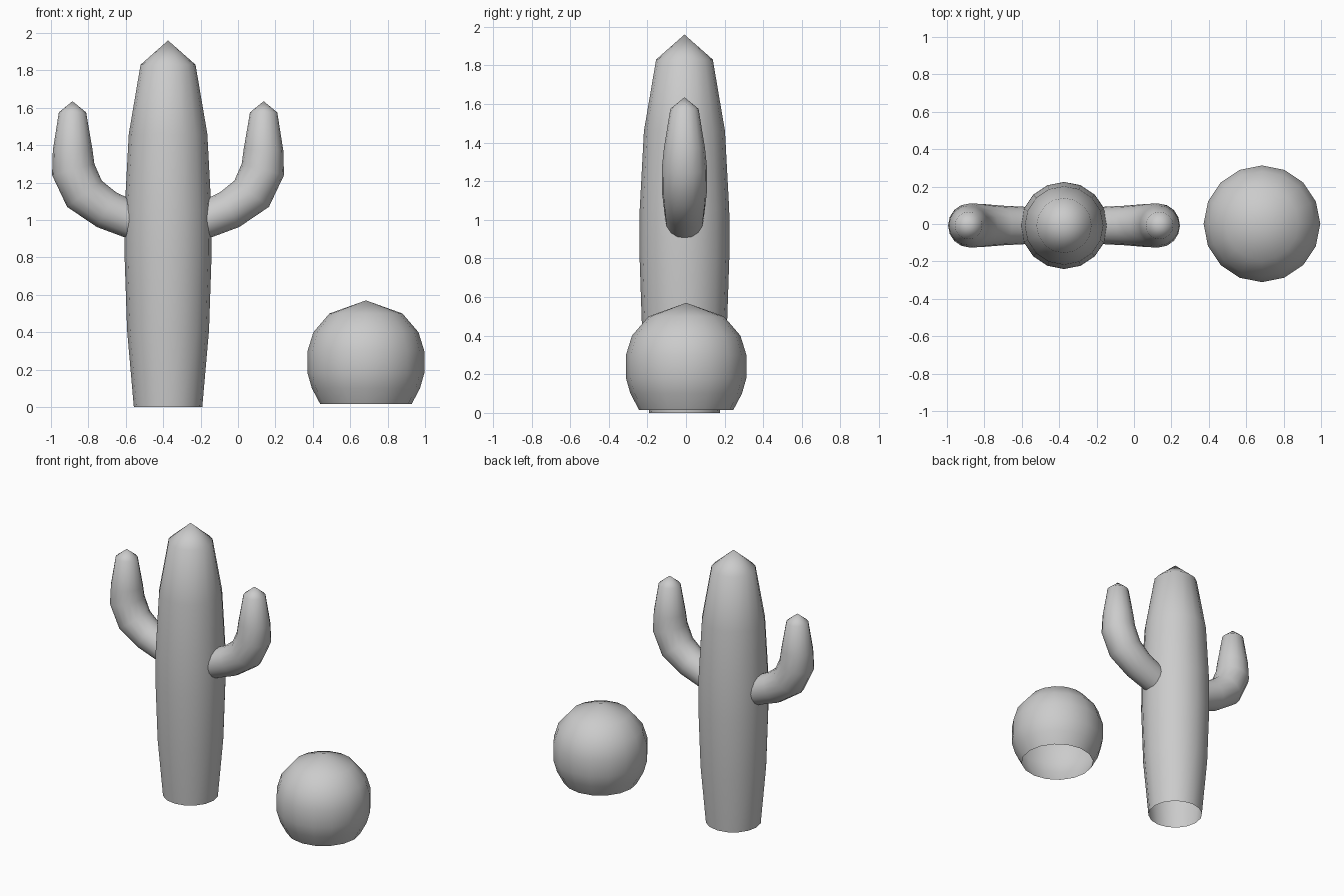
import bpy, bmesh, math
from mathutils import Vector

if "Cube" in bpy.data.objects:
    bpy.data.objects.remove(bpy.data.objects["Cube"])

SIDES = 16
CX, CY = -0.374, -0.008   # cactus axis


def skin(name, rings, tip):
    """Skin rings (centre, axis in the xz plane, radius) and close with a tip; base stays open."""
    bm = bmesh.new()
    loops = []
    for centre, axis, r in rings:
        u = Vector((axis.z, 0, -axis.x))
        v = Vector((0, 1, 0))
        loops.append([bm.verts.new(centre + r * (math.cos(a) * u + math.sin(a) * v))
                      for a in (2 * math.pi * i / SIDES for i in range(SIDES))])
    apex = bm.verts.new(tip)
    for i in range(SIDES):
        j = (i + 1) % SIDES
        for lo, hi in zip(loops, loops[1:]):
            bm.faces.new((lo[i], lo[j], hi[j], hi[i]))
        bm.faces.new((loops[-1][i], loops[-1][j], apex))
    bmesh.ops.recalc_face_normals(bm, faces=bm.faces)
    for f in bm.faces:
        f.smooth = True
    me = bpy.data.meshes.new(name)
    bm.to_mesh(me)
    bm.free()
    ob = bpy.data.objects.new(name, me)
    bpy.context.collection.objects.link(ob)
    return ob


def upright(name, x, y, profile, top):
    up = Vector((0, 0, 1))
    return skin(name, [(Vector((x, y, z)), up, r) for r, z in profile], Vector((x, y, top)))


# Tall trunk
upright("trunk", CX, CY,
        [(0.183, 0), (0.219, 0.41), (0.233, 0.82), (0.232, 1.05), (0.21, 1.46), (0.147, 1.83)], 1.96)

# Round cactus
upright("round_cactus", 0.684, 0.001,
        [(0.244, 0.015), (0.289, 0.10), (0.312, 0.18), (0.312, 0.30), (0.281, 0.40), (0.195, 0.50)], 0.57)

# Curved arms: x, z of ring centre, lean of axis (degrees above horizontal), radius
arm = [(-0.20, 0.99, 23, 0.098), (-0.045, 1.055, 29, 0.106), (0.073, 1.14, 53, 0.116),
       (0.133, 1.27, 75, 0.117), (0.136, 1.375, 89, 0.106), (0.137, 1.575, 90, 0.073)]
for name, s in (("right_arm", 1), ("left_arm", -1)):
    rings = [(Vector((CX + s * (x - CX), CY, z)),
              Vector((s * math.cos(math.radians(d)), 0, math.sin(math.radians(d)))), r)
             for x, z, d, r in arm]
    skin(name, rings, Vector((CX + s * (0.137 - CX), CY, 1.635)))
